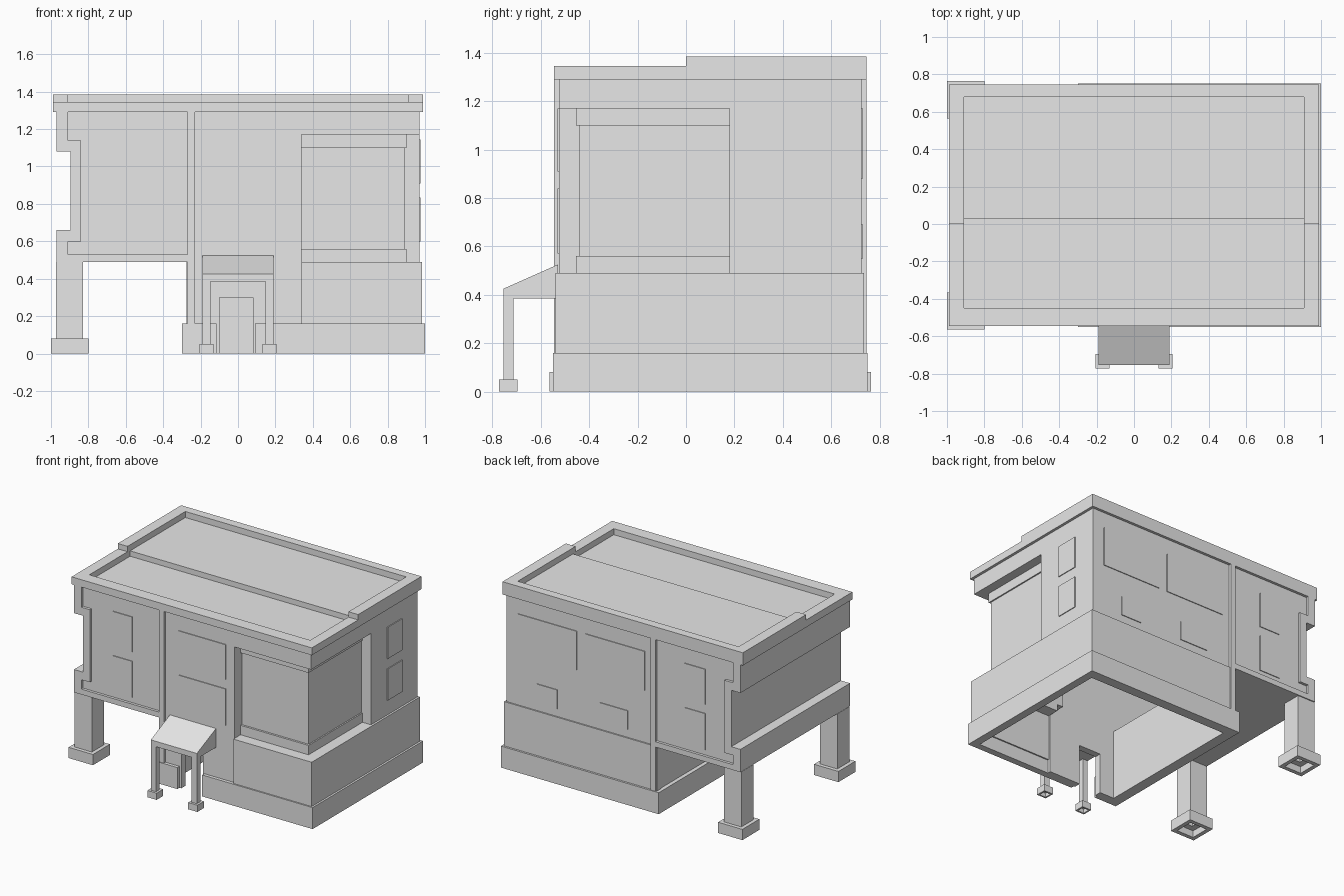
import bpy, bmesh

cube = bpy.data.objects.get("Cube")
if cube:
    bpy.data.objects.remove(cube, do_unlink=True)

GREY = (0.8, 0.8, 0.8, 1)
mat = bpy.data.materials.new("plain grey")
mat.use_nodes = True
mat.diffuse_color = GREY
mat.node_tree.nodes["Principled BSDF"].inputs["Base Color"].default_value = GREY

MID_Y = 0.1  # centre of the building in depth


def add_prism(bm, pts, lo, hi, axis):
    def place(p, t):
        return (p[0], t, p[1]) if axis == "y" else (t, p[0], p[1])
    a = [bm.verts.new(place(p, lo)) for p in pts]
    b = [bm.verts.new(place(p, hi)) for p in pts]
    bm.faces.new(a)
    bm.faces.new(b[::-1])
    for i in range(len(pts)):
        j = (i + 1) % len(pts)
        bm.faces.new((a[i], b[i], b[j], a[j]))


def finish(name, bm):
    bmesh.ops.recalc_face_normals(bm, faces=bm.faces)
    me = bpy.data.meshes.new(name)
    bm.to_mesh(me)
    bm.free()
    me.materials.append(mat)
    ob = bpy.data.objects.new(name, me)
    bpy.context.collection.objects.link(ob)
    return ob


def prism(name, pts, lo, hi, axis="y"):
    bm = bmesh.new()
    add_prism(bm, pts, lo, hi, axis)
    return finish(name, bm)


def boxes(name, *items):
    """Each item is (x0, x1, y0, y1, z0, z1)."""
    bm = bmesh.new()
    for x0, x1, y0, y1, z0, z1 in items:
        add_prism(bm, [(x0, z0), (x1, z0), (x1, z1), (x0, z1)], y0, y1, "y")
    return finish(name, bm)


def ring(x, y, w, t, z0, z1):
    """Four boxes forming an open square tube."""
    h = w / 2
    return [(x - h, x + h, y - h, y - h + t, z0, z1),
            (x - h, x + h, y + h - t, y + h, z0, z1),
            (x - h, x - h + t, y - h + t, y + h - t, z0, z1),
            (x + h - t, x + h, y - h + t, y + h - t, z0, z1)]


F, B = -0.525, 0.725  # front and back wall planes
T = 0.05              # wall thickness

# Front and back walls share the notched left outline
notch = [(-.97, 1.29), (-.97, 1.08), (-.895, 1.08), (-.895, .66), (-.97, .66), (-.97, .49)]
front = notch + [(-.27, .49), (-.27, 0), (-.1, 0), (-.1, .3), (.08, .3), (.08, 0),
                 (.34, 0), (.34, 1.17), (.97, 1.17), (.97, 1.29)]
prism("front_wall", front, F, F + T)
prism("back_wall", notch + [(-.27, .49), (-.27, 0), (.97, 0), (.97, 1.29)], B - T, B)

# Raised frame with pilaster around the overhanging end
frame = notch + [(-.27, .49), (-.27, .16), (-.23, .16), (-.23, 1.29), (-.27, 1.29),
                 (-.27, .53), (-.91, .53), (-.91, .6), (-.84, .6), (-.84, 1.14),
                 (-.91, 1.14), (-.91, 1.29)]
prism("front_frame", frame, F - .02, F)
prism("back_frame", frame, B, B + .02)

# Overhanging end wall with its long recess, and the floor beneath
boxes("right_end_wall",
      (-.97, -.85, F, B, 1.08, 1.29),
      (-.895, -.85, F, B, .66, 1.08),
      (-.97, -.85, F, B, .49, .66))
boxes("overhang_floor", (-.97, -.27, F, B, .49, .53))
boxes("inner_end_wall", (-.27, -.22, F, B, 0, .52))

# Left side wall, leaving the corner window open
boxes("left_wall",
      (.92, .97, .18, B, .49, 1.29),
      (.92, .97, F, .18, 1.17, 1.29))

# Thick lower wall
boxes("lower_wall",
      (.34, .985, -.54, -.49, .1, .49),
      (.935, .985, -.54, .735, .1, .49),
      (-.275, .985, .685, .735, .1, .49))

# Plinth with a gap at the doorway
boxes("plinth",
      (-.3, -.115, -.55, -.5, 0, .16),
      (.09, 1, -.55, -.5, 0, .16),
      (-.3, 1, .7, .75, 0, .16),
      (-.3, -.24, -.55, .75, 0, .16),
      (.94, 1, -.55, .75, 0, .16))

# Recessed corner window: panes, lintel, sill, jambs, ledge and soffit
boxes("corner_window_panes",
      (.34, .89, -.44, -.4, .49, 1.17),
      (.85, .89, -.44, .18, .49, 1.17))
for name, z in (("corner_window_lintel", 1.1), ("corner_window_sill", .49)):
    boxes(name,
          (.34, .9, -.455, -.44, z, z + .07),
          (.89, .9, -.455, .18, z, z + .07))
boxes("corner_window_jambs",
      (.29, .34, F, -.4, .49, 1.17),
      (.85, .97, .18, .23, .49, 1.17))
for name, z in (("corner_window_ledge", .44), ("corner_window_soffit", 1.17)):
    out = .015 if z < 1 else 0
    boxes(name,
          (.34, .97 + out, F - out, -.4, z, z + T),
          (.85, .97 + out, F - out, .19, z, z + T))

# Thin raised window plates
P = .006
rows = ((.57, .84), (.91, 1.17))
boxes("front_windows", *[(x0, x1, F - P, F, z0, z1)
                         for x0, x1 in ((-.66, -.5), (-.12, .27)) for z0, z1 in rows])
boxes("back_windows",
      *[(-.67, -.5, B, B + P, z0, z1) for z0, z1 in rows],
      *[(x0, x1, B, B + P, .88, 1.17) for x0, x1 in ((.39, .875), (-.17, .32))],
      *[(x0, x1, B, B + P, .55, .69) for x0, x1 in ((.55, .72), (-.03, .2))])
boxes("left_windows", *[(.97, .97 + P, .37, .54, z, z + .235) for z in (.6, .91)])

# Roof: stepped parapet and stepped deck
boxes("parapet",
      (-.99, .99, -.545, -.45, 1.29, 1.345),
      (-.99, -.91, -.45, 0, 1.29, 1.345),
      (.91, .99, -.45, 0, 1.29, 1.345),
      (-.99, -.91, 0, .68, 1.29, 1.385),
      (.91, .99, 0, .68, 1.29, 1.385),
      (-.99, .99, .68, .745, 1.29, 1.385))
boxes("roof_deck",
      (-.93, .93, -.47, .03, 1.27, 1.3),
      (-.93, .93, .03, .7, 1.27, 1.34))

# Hollow legs and footings under the overhang
for name, y in (("front", -.465), ("back", 2 * MID_Y + .465)):
    boxes(name + "_leg", *ring(-.9, y, .144, .045, .05, .49))
    boxes(name + "_footing", *ring(-.9, y, .2, .03, 0, .08), *ring(-.9, y, .15, .05, .05, .08))

# Porch canopy with two posts
prism("porch_canopy", [(-.755, .385), (-.53, .385), (-.53, .525), (-.755, .425)], -.19, .19, "x")
for name, x in (("right", -.168), ("left", .168)):
    boxes(name + "_porch_post", *ring(x, -.734, .042, .012, .03, .39))
    boxes(name + "_porch_footing", *ring(x, -.734, .076, .012, 0, .05),
          *ring(x, -.734, .06, .02, .03, .05))
